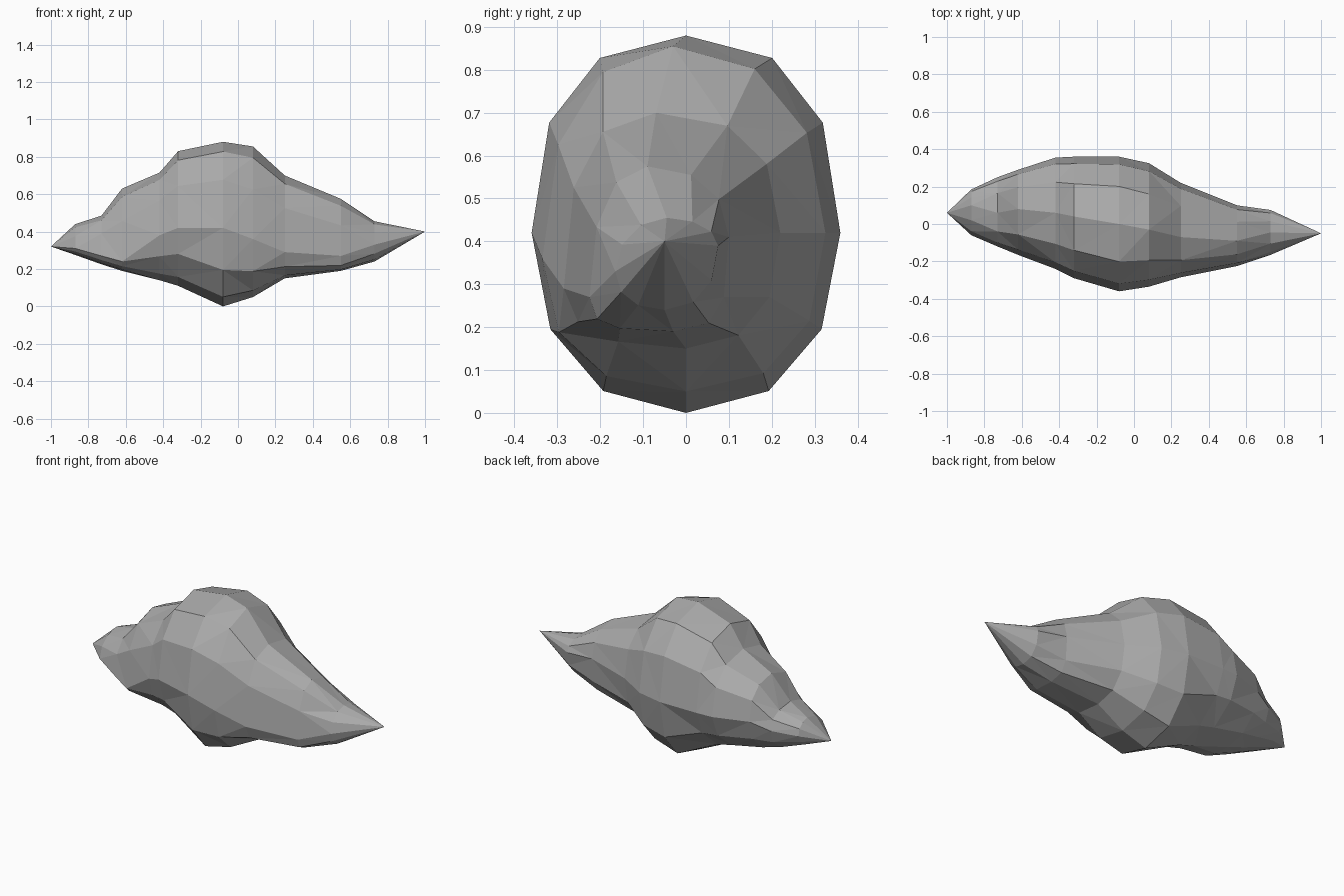
import bpy, bmesh
from math import cos, sin, pi

if "Cube" in bpy.data.objects:
    bpy.data.objects.remove(bpy.data.objects["Cube"])

# Cross-sections along x: x, then (y, z) of the top, back, bottom and front
# extremes, then roundness of the upper and lower halves (small = squarer)
SECTIONS = [
    (-0.87, 0.10, 0.44, 0.185, 0.36, 0.06, 0.275, -0.06, 0.31, 1.0, 1.1),
    (-0.73, 0.06, 0.485, 0.25, 0.38, 0.05, 0.225, -0.12, 0.27, 0.85, 1.0),
    (-0.62, 0.08, 0.63, 0.29, 0.42, 0.04, 0.19, -0.165, 0.24, 0.85, 1.0),
    (-0.42, 0.06, 0.715, 0.355, 0.42, 0.00, 0.14, -0.24, 0.38, 0.85, 1.1),
    (-0.32, 0.04, 0.83, 0.36, 0.42, 0.00, 0.11, -0.29, 0.42, 0.87, 1.15),
    (-0.08, 0.00, 0.88, 0.36, 0.42, 0.00, 0.00, -0.36, 0.42, 0.84, 0.9),
    (0.08, -0.03, 0.855, 0.325, 0.42, 0.00, 0.05, -0.335, 0.36, 0.9, 0.85),
    (0.25, -0.07, 0.70, 0.22, 0.42, 0.00, 0.15, -0.285, 0.29, 0.8, 0.85),
    (0.55, -0.09, 0.575, 0.10, 0.41, -0.03, 0.19, -0.225, 0.27, 0.9, 0.65),
    (0.73, -0.045, 0.455, 0.075, 0.39, -0.05, 0.24, -0.165, 0.33, 1.0, 0.9),
]
LEFT_TIP, RIGHT_TIP = (-1.0, 0.06, 0.32), (1.0, -0.05, 0.40)
SIDES = 12


def ring(section):
    """Lumpy oval through the four extreme points of a section."""
    x, ty, tz, ky, kz, by, bz, fy, fz, upper, lower = section
    pts = []
    for i in range(SIDES):
        a = 2 * pi * i / SIDES
        c, s = round(cos(a), 6), round(sin(a), 6)
        py, pz = (ky, kz) if c >= 0 else (fy, fz)
        qy, qz, k = (ty, tz, upper) if s >= 0 else (by, bz, lower)
        pts.append((x, qy + (py - qy) * abs(c) ** k, pz + (qz - pz) * abs(s) ** k))
    return pts


# Rock body: rings joined into a faceted shell, closed by a point at each end
bm = bmesh.new()
rings = [[bm.verts.new(p) for p in ring(s)] for s in SECTIONS]
left, right = bm.verts.new(LEFT_TIP), bm.verts.new(RIGHT_TIP)
for i in range(SIDES):
    j = (i + 1) % SIDES
    bm.faces.new((left, rings[0][i], rings[0][j]))
    bm.faces.new((right, rings[-1][j], rings[-1][i]))
    for a, b in zip(rings, rings[1:]):
        bm.faces.new((a[i], b[i], b[j], a[j]))
bmesh.ops.triangulate(bm, faces=bm.faces[:], quad_method='SHORT_EDGE')
bmesh.ops.recalc_face_normals(bm, faces=bm.faces[:])

mesh = bpy.data.meshes.new("rock")
bm.to_mesh(mesh)
bm.free()

# Dark stone colour
stone = bpy.data.materials.new("stone")
stone.diffuse_color = (0.41, 0.41, 0.41, 1.0)
stone.use_nodes = True
stone.node_tree.nodes["Principled BSDF"].inputs["Base Color"].default_value = stone.diffuse_color
mesh.materials.append(stone)
bpy.context.collection.objects.link(bpy.data.objects.new("rock", mesh))
